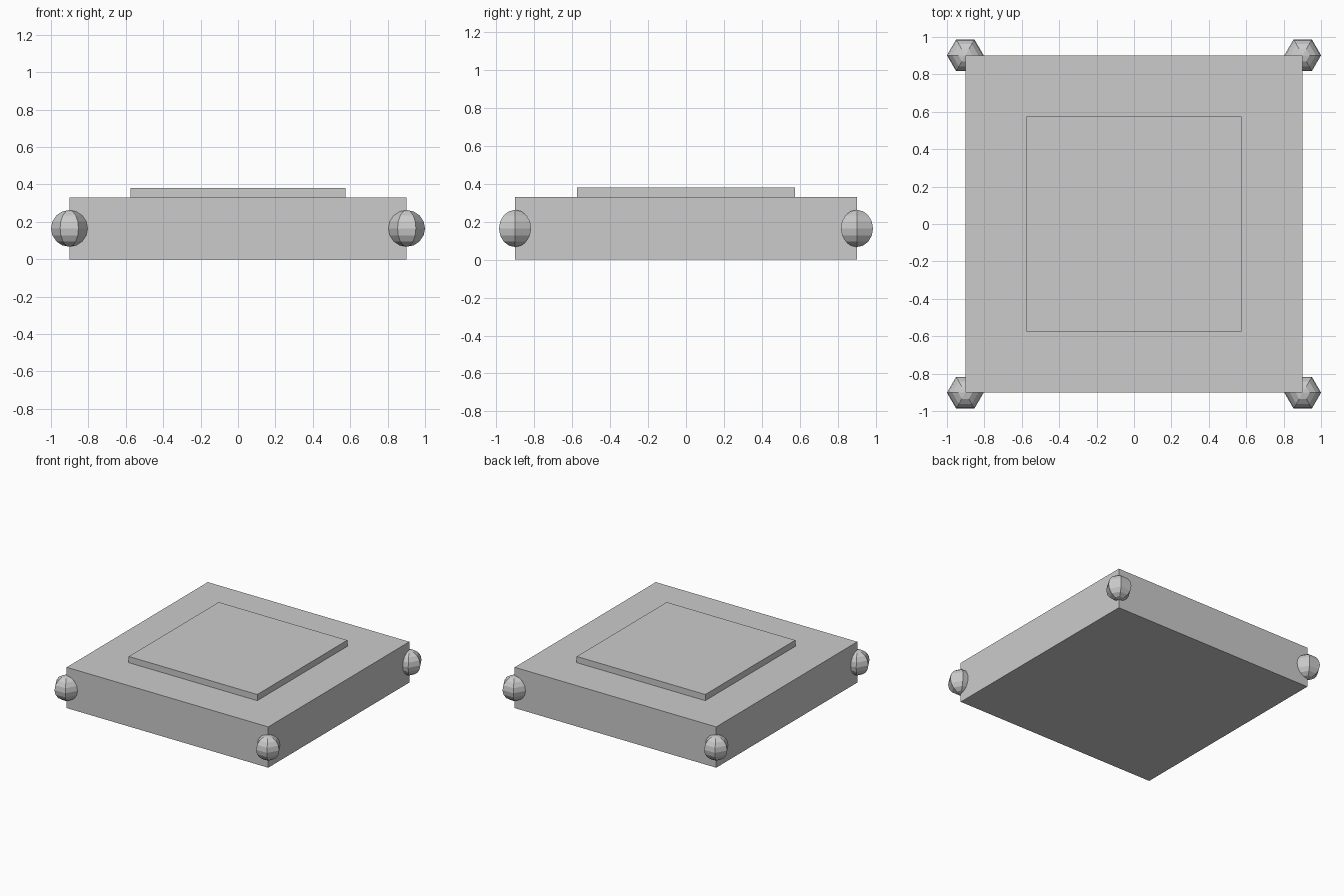
import bpy

# Remove the default cube
default = bpy.data.objects.get("Cube")
if default:
    bpy.data.objects.remove(default, do_unlink=True)

# Single neutral grey material
GREY = (0.6, 0.6, 0.6, 1)
grey = bpy.data.materials.new("neutral_grey")
grey.use_nodes = True
grey.diffuse_color = GREY
grey.node_tree.nodes["Principled BSDF"].inputs["Base Color"].default_value = GREY


def finish(name):
    obj = bpy.context.object
    obj.name = name
    obj.data.materials.append(grey)
    return obj


def box(name, width, bottom, top):
    bpy.ops.mesh.primitive_cube_add(size=1, location=(0, 0, (bottom + top) / 2))
    bpy.context.object.scale = (width, width, top - bottom)
    bpy.ops.object.transform_apply(location=False, rotation=False, scale=True)
    return finish(name)


# Square slab with a thin raised plate on top
box("base_slab", 1.803, 0, 0.33)
box("raised_plate", 1.15, 0.33, 0.38)

# Faceted six-sided balls on the vertical corner edges, points towards +-x
for x, side in ((-1, "right"), (1, "left")):
    for y, end in ((-1, "front"), (1, "back")):
        bpy.ops.mesh.primitive_uv_sphere_add(
            segments=6, ring_count=8, radius=0.098,
            location=(x * 0.902, y * 0.902, 0.165), rotation=(0, 0, 0))
        ball = finish(f"corner_ball_{end}_{side}")
        # Turn so that corners of the hexagon lie on the x axis
        points = [v.co.copy() for v in ball.data.vertices]
        if max(p.x for p in points) < max(p.y for p in points):
            ball.rotation_euler.z = 0.5235988
        bpy.ops.object.shade_flat()
